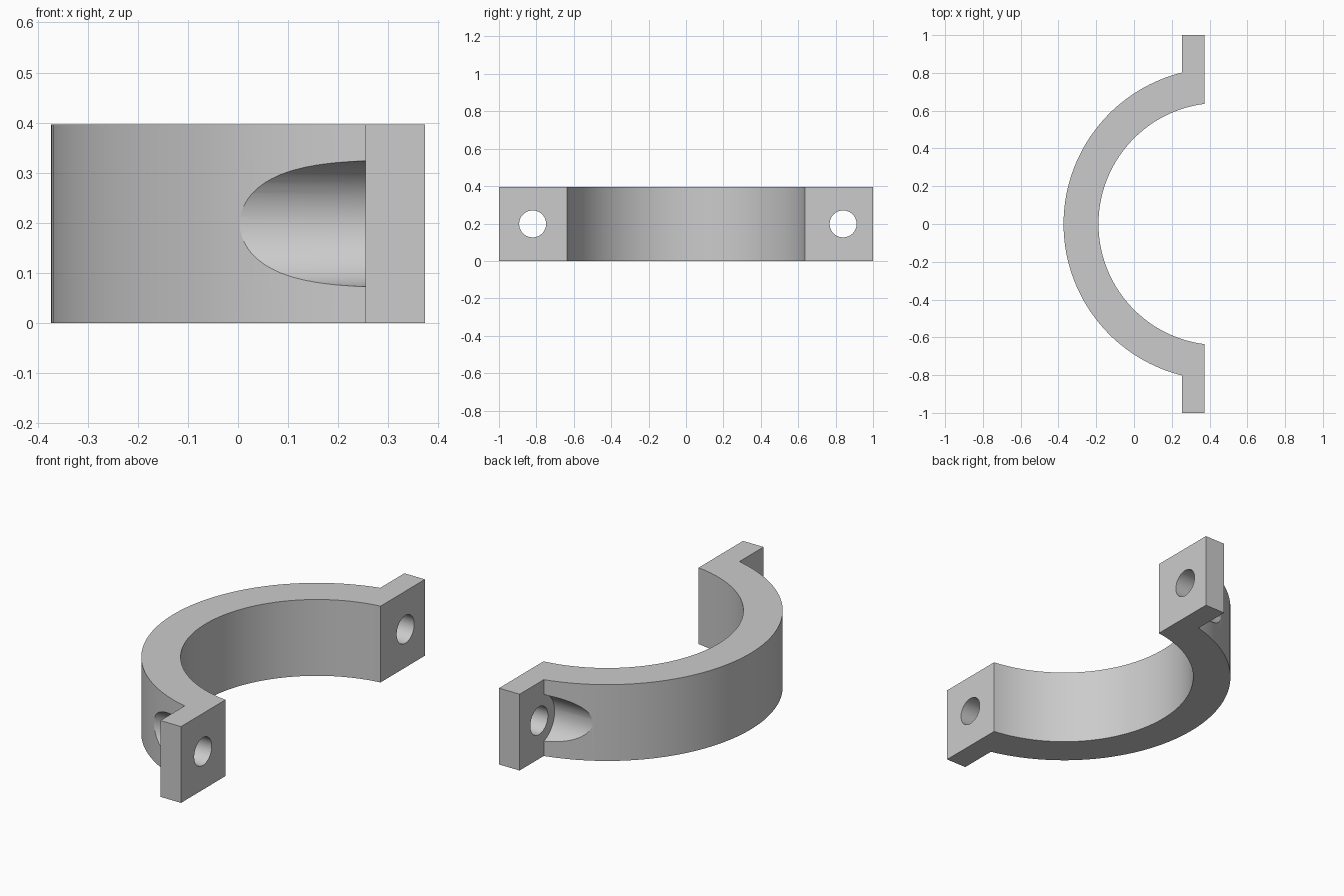
import bpy, bmesh
from math import asin, pi, sin, cos, radians
from mathutils import Vector

cube = bpy.data.objects.get("Cube")
if cube:
    bpy.data.objects.remove(cube, do_unlink=True)

HEIGHT = 0.396
CENTRE_X = 0.453
R_OUT, R_IN = 0.826, 0.641
EAR_BACK, EAR_FACE = 0.255, 0.373

grey = bpy.data.materials.new("plain grey")
grey.use_nodes = True
grey.diffuse_color = (0.6, 0.6, 0.6, 1)
grey.node_tree.nodes["Principled BSDF"].inputs["Base Color"].default_value = (0.6, 0.6, 0.6, 1)


def mesh_object(name, bm):
    bmesh.ops.recalc_face_normals(bm, faces=bm.faces)
    mesh = bpy.data.meshes.new(name)
    bm.to_mesh(mesh)
    bm.free()
    obj = bpy.data.objects.new(name, mesh)
    bpy.context.collection.objects.link(obj)
    mesh.materials.append(grey)
    return obj


def arc(radius, end_x, steps=72):
    """Arc bulging to -x, from +y to -y, ending on the line x = end_x."""
    half = pi / 2 - asin((CENTRE_X - end_x) / radius)
    return [(CENTRE_X - radius * cos(a), radius * sin(a))
            for a in (half * (1 - 2 * i / steps) for i in range(steps + 1))]


# Half ring with two bolt ears, extruded upwards
outline = (arc(R_OUT, EAR_BACK) + [(EAR_BACK, -1), (EAR_FACE, -1)]
           + arc(R_IN, EAR_FACE)[::-1] + [(EAR_FACE, 1), (EAR_BACK, 1)])
bm = bmesh.new()
base = bm.faces.new([bm.verts.new((x, y, 0)) for x, y in outline])
top = bmesh.ops.extrude_face_region(bm, geom=[base])
bmesh.ops.translate(bm, vec=(0, 0, HEIGHT),
                    verts=[v for v in top["geom"] if isinstance(v, bmesh.types.BMVert)])
clamp = mesh_object("clamp_half", bm)


def bolt_cutter(name, y):
    """Stepped round cutter along x: wide bolt head pocket, then bolt hole."""
    profile = [(-0.15, 0), (-0.15, 0.127), (EAR_BACK, 0.127),
               (EAR_BACK, 0.072), (0.5, 0.072), (0.5, 0)]
    bm = bmesh.new()
    verts = [bm.verts.new((x, y, HEIGHT / 2 + r)) for x, r in profile]
    edges = [bm.edges.new(pair) for pair in zip(verts, verts[1:])]
    bmesh.ops.spin(bm, geom=verts + edges, cent=(0, y, HEIGHT / 2), axis=Vector((1, 0, 0)),
                   angle=2 * pi, steps=64)
    bmesh.ops.remove_doubles(bm, verts=bm.verts, dist=0.0001)
    obj = mesh_object(name, bm)
    obj.hide_render = True
    return obj


# Bolt holes and their pockets in the outer wall
cutters = [bolt_cutter("front_bolt_cutter", -0.82), bolt_cutter("back_bolt_cutter", 0.84)]
for cutter in cutters:
    cut = clamp.modifiers.new(cutter.name, 'BOOLEAN')
    cut.operation = 'DIFFERENCE'
    cut.solver = 'EXACT'
    cut.object = cutter

bpy.ops.object.select_all(action='DESELECT')
clamp.select_set(True)
bpy.context.view_layer.objects.active = clamp
for cutter in cutters:
    bpy.ops.object.modifier_apply(modifier=cutter.name)
    bpy.data.objects.remove(cutter, do_unlink=True)
bpy.ops.object.shade_smooth_by_angle(angle=radians(30))
